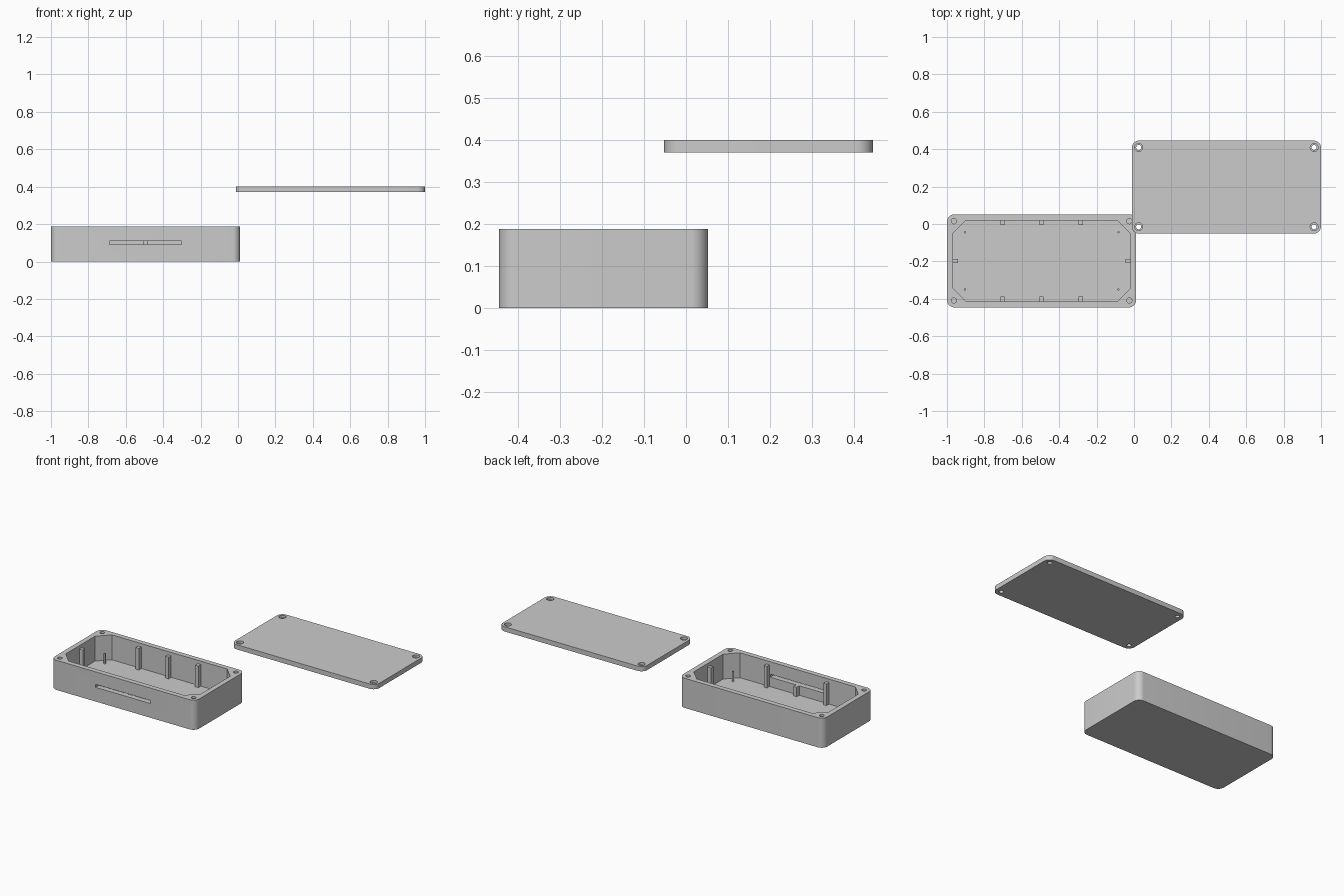
import bpy, bmesh, math

if "Cube" in bpy.data.objects:
    bpy.data.objects.remove(bpy.data.objects["Cube"])

W, D, H = 1.012, 0.498, 0.188        # box size
LID_Z, LID_T = 0.371, 0.03           # lid height and thickness
BX, BY = -0.494, -0.197              # box centre (lid is mirrored)
WALL, FLOOR, INSET = 0.032, 0.03, 0.037


def prism(name, pts, z0, z1):
    """Extrude a flat outline from z0 to z1."""
    bm = bmesh.new()
    face = bm.faces.new([bm.verts.new((x, y, z0)) for x, y in pts])
    ext = bmesh.ops.extrude_face_region(bm, geom=[face])
    for v in ext["geom"]:
        if isinstance(v, bmesh.types.BMVert):
            v.co.z = z1
    bmesh.ops.recalc_face_normals(bm, faces=bm.faces)
    me = bpy.data.meshes.new(name)
    bm.to_mesh(me)
    bm.free()
    ob = bpy.data.objects.new(name, me)
    bpy.context.collection.objects.link(ob)
    return ob


def rounded(cx, cy, w, d, r, n=10):
    pts = []
    for i, (sx, sy) in enumerate([(1, 1), (-1, 1), (-1, -1), (1, -1)]):
        for k in range(n + 1):
            a = math.pi / 2 * (i + k / n)
            pts.append((cx + sx * (w / 2 - r) + r * math.cos(a),
                        cy + sy * (d / 2 - r) + r * math.sin(a)))
    return pts


def rect(cx, cy, w, d):
    return [(cx + sx * w / 2, cy + sy * d / 2)
            for sx, sy in [(1, 1), (-1, 1), (-1, -1), (1, -1)]]


def circle(cx, cy, r, n=32):
    return [(cx + r * math.cos(2 * math.pi * k / n),
             cy + r * math.sin(2 * math.pi * k / n)) for k in range(n)]


def corners(cx, cy, dx, dy):
    return [(cx + sx * dx, cy + sy * dy) for sx in (-1, 1) for sy in (-1, 1)]


def cut(ob, cutters):
    """Subtract the cutters, then shade smooth with sharp edges."""
    bpy.context.view_layer.objects.active = ob
    for c in cutters:
        m = ob.modifiers.new("cut", 'BOOLEAN')
        m.operation, m.solver, m.object = 'DIFFERENCE', 'EXACT', c
        bpy.ops.object.modifier_apply(modifier=m.name)
        bpy.data.objects.remove(c)
    bpy.ops.object.select_all(action='DESELECT')
    ob.select_set(True)
    bpy.ops.object.shade_smooth_by_angle(angle=math.radians(30))


# Box body with chamfer-cornered cavity, blind screw holes and front slot
body = prism("box_body", rounded(BX, BY, W, D, 0.04), 0, H)
hx, hy, c = W / 2 - WALL, D / 2 - WALL, 0.07
octagon = [(hx, hy - c), (hx - c, hy), (c - hx, hy), (-hx, hy - c),
           (-hx, c - hy), (c - hx, -hy), (hx - c, -hy), (hx, c - hy)]
cutters = [prism("cavity_cut", [(BX + x, BY + y) for x, y in octagon], FLOOR, H + 0.1)]
for x, y in corners(BX, BY, W / 2 - INSET, D / 2 - INSET):
    cutters.append(prism("screw_cut", circle(x, y, 0.014), 0.07, H + 0.1))
cutters.append(prism("slot_cut", rect(BX, BY - D / 2, 0.385, 0.12), 0.09, 0.109))
cut(body, cutters)

# Support posts along the walls (the front middle one stops below the slot)
T, L, E = 0.022, 0.026, 0.002
for sy in (-1, 1):
    for i in (-1, 0, 1):
        top = 0.09 if (sy, i) == (-1, 0) else 0.167
        prism("wall_post", rect(BX + i * 0.209, BY + sy * (hy - L / 2 + E / 2), T, L + E),
              FLOOR - E, top)
for sx in (-1, 1):
    prism("end_post", rect(BX + sx * (hx - L / 2 + E / 2), BY, L + E, T), FLOOR - E, 0.167)

# Small locating pins on the floor
for x, y in corners(BX, BY, 0.41, 0.153):
    pin = prism("locating_pin", circle(x, y, 0.006, 16), FLOOR - E, 0.095)
    cut(pin, [])

# Lid with counterbored screw holes
lid = prism("lid", rounded(-BX, -BY, W, D, 0.04), LID_Z, LID_Z + LID_T)
cutters = []
for x, y in corners(-BX, -BY, W / 2 - INSET, D / 2 - INSET):
    cutters.append(prism("hole_cut", circle(x, y, 0.0135), LID_Z - 0.1, LID_Z + 0.1))
    cutters.append(prism("bore_cut", circle(x, y, 0.021), LID_Z + 0.015, LID_Z + 0.1))
cut(lid, cutters)
